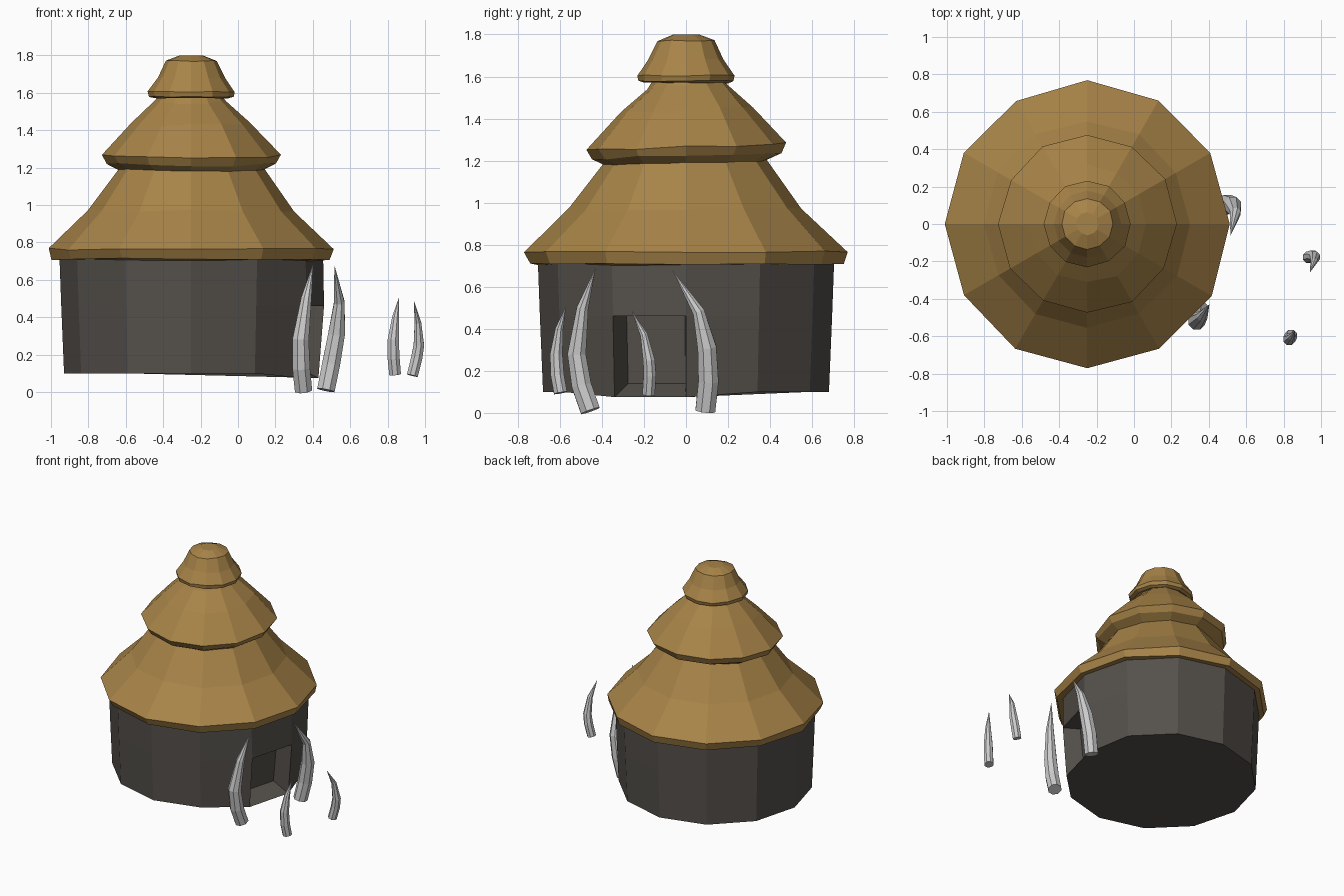
import bpy, bmesh, math, random
from mathutils import Vector

if "Cube" in bpy.data.objects:
    bpy.data.objects.remove(bpy.data.objects["Cube"])

random.seed(4)
SIDES = 12
CX = -0.25  # hut axis


def material(name, rgb):
    m = bpy.data.materials.new(name)
    m.diffuse_color = (*rgb, 1)
    m.use_nodes = True
    m.node_tree.nodes["Principled BSDF"].inputs["Base Color"].default_value = m.diffuse_color
    return m


def finish(name, bm, mat=None):
    bmesh.ops.recalc_face_normals(bm, faces=bm.faces[:])
    me = bpy.data.meshes.new(name)
    bm.to_mesh(me)
    bm.free()
    ob = bpy.data.objects.new(name, me)
    bpy.context.collection.objects.link(ob)
    if mat:
        me.materials.append(mat)
    return ob


def bridge(bm, rings):
    for a, b in zip(rings, rings[1:]):
        n = len(a)
        for i in range(n):
            bm.faces.new((a[i], a[(i + 1) % n], b[(i + 1) % n], b[i]))


def lathe(bm, profile, jitter=0.0, tilt=0.0):
    rings = []
    for r, z in profile:
        ring = []
        for i in range(SIDES):
            a = math.tau * i / SIDES
            rr = r + random.uniform(-jitter, jitter)
            zz = z + random.uniform(-jitter, jitter) + tilt * math.sin(a)
            ring.append(bm.verts.new((CX + rr * math.cos(a), rr * math.sin(a), zz)))
        rings.append(ring)
    bridge(bm, rings)
    return rings


straw = material("straw", (0.39, 0.23, 0.065))
mud = material("mud", (0.09, 0.08, 0.07))

# Round wall with a floor and a recessed doorway in one facet
bm = bmesh.new()
low, mid, top = lathe(bm, [(0.68, 0.10), (0.695, 0.46), (0.705, 0.73)])
bm.faces.new(low[::-1])
for v in (low[0], low[-1]):
    v.co.z = 0.075
for v in (mid[0], mid[-1]):
    v.co.x += 0.015
door = next(f for f in bm.faces
            if set(f.verts) == {low[0], low[-1], mid[0], mid[-1]})
a = math.radians(-15)
out = Vector((math.cos(a), math.sin(a), 0))
side = Vector((-out.y, out.x, 0))
axis = Vector((CX, 0, 0))
inner = bmesh.ops.extrude_discrete_faces(bm, faces=[door])["faces"][0]
for v in inner.verts:
    v.co -= out * 0.12 + side * (v.co - axis).dot(side) * 0.2
    if v.co.z < 0.2:
        v.co.z = 0.14
finish("wall", bm, mud)

# Three overlapping thatch tiers
tiers = {
    "lower_thatch": ([(0.69, 0.705), (0.745, 0.71), (0.765, 0.765),
                      (0.55, 0.97), (0.38, 1.20), (0.28, 1.28)], 0.006, 0.0),
    "middle_thatch": ([(0.25, 1.20), (0.345, 1.165), (0.45, 1.225), (0.475, 1.265),
                       (0.315, 1.44), (0.19, 1.56), (0.14, 1.62)], 0.007, 0.015),
    "top_thatch": ([(0.12, 1.60), (0.20, 1.57), (0.225, 1.58), (0.232, 1.605),
                    (0.18, 1.68), (0.138, 1.77), (0.06, 1.80)], 0.003, 0.0),
}
for name, (profile, jitter, tilt) in tiers.items():
    bm = bmesh.new()
    rings = lathe(bm, profile, jitter, tilt)
    if name == "top_thatch":
        for v in rings[-1]:
            v.co.z = 1.80
        bm.faces.new(rings[-1])
    finish(name, bm, straw)


# Curved tusks flanking the path to the door
def tusk(name, path, base_radius):
    pts = [Vector(p) for p in path]
    bm = bmesh.new()
    rings = []
    for k, scale in enumerate((1.0, 1.02, 0.95, 0.6)):
        t = (pts[k + 1] - pts[max(k - 1, 0)]).normalized()
        u = t.cross(Vector((0, 1, 0))).normalized()
        w = t.cross(u)
        ring = []
        for i in range(8):
            b = math.tau * (i + 0.5) / 8
            ring.append(bm.verts.new(
                pts[k] + base_radius * scale * (u * math.cos(b) + w * math.sin(b))))
        rings.append(ring)
    bridge(bm, rings)
    bm.faces.new(rings[0])
    tip = bm.verts.new(pts[4])
    for i in range(8):
        bm.faces.new((rings[3][i], rings[3][(i + 1) % 8], tip))
    finish(name, bm)


tusk("large_tusk_front", [(0.35, -0.455, 0.01), (0.338, -0.497, 0.13), (0.335, -0.52, 0.28),
                          (0.365, -0.492, 0.50), (0.403, -0.43, 0.69)], 0.05)
tusk("large_tusk_back", [(0.47, 0.092, 0.01), (0.498, 0.107, 0.15), (0.527, 0.100, 0.31),
                         (0.542, 0.060, 0.48), (0.515, -0.065, 0.68)], 0.051)
tusk("small_tusk_front", [(0.84, -0.597, 0.095), (0.832, -0.612, 0.18), (0.83, -0.617, 0.28),
                          (0.843, -0.603, 0.40), (0.862, -0.57, 0.51)], 0.034)
tusk("small_tusk_back", [(0.932, -0.178, 0.088), (0.955, -0.172, 0.18), (0.967, -0.176, 0.25),
                         (0.962, -0.20, 0.37), (0.94, -0.26, 0.49)], 0.032)
